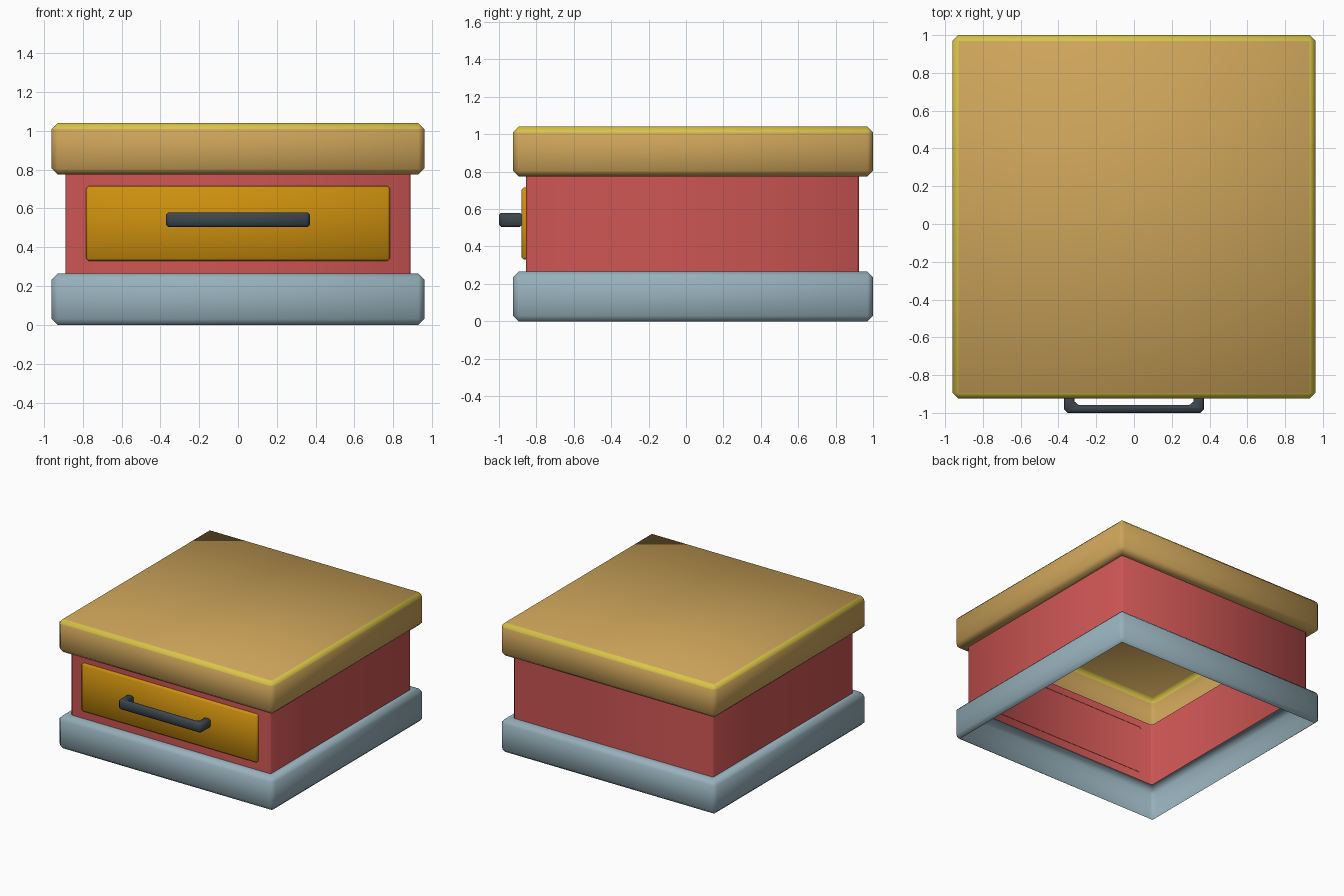
import bpy, bmesh, math

if "Cube" in bpy.data.objects:
    bpy.data.objects.remove(bpy.data.objects["Cube"])


def srgb(*rgb):
    return [((c / 255 + 0.055) / 1.055) ** 2.4 if c > 10 else c / 255 / 12.92 for c in rgb] + [1.0]


def material(name, *rgb):
    m = bpy.data.materials.new(name)
    m.diffuse_color = srgb(*rgb)
    m.use_nodes = True
    m.node_tree.nodes["Principled BSDF"].inputs["Base Color"].default_value = m.diffuse_color
    return m


TAN = material("tan wood", 205, 164, 90)
YELLOW = material("yellow edge", 218, 196, 72)
RED = material("red", 205, 86, 84)
BLUE = material("blue grey", 151, 177, 188)
ORANGE = material("orange", 205, 144, 14)
SLATE = material("dark slate", 60, 70, 77)


def finish(name, bm, mats, angle=60):
    me = bpy.data.meshes.new(name)
    bm.to_mesh(me)
    bm.free()
    for m in mats:
        me.materials.append(m)
    ob = bpy.data.objects.new(name, me)
    bpy.context.collection.objects.link(ob)
    bpy.ops.object.select_all(action='DESELECT')
    ob.select_set(True)
    bpy.context.view_layer.objects.active = ob
    bpy.ops.object.shade_smooth_by_angle(angle=math.radians(angle))
    return ob


def outline(x, y0, y1, c):
    """Rectangle with corners cut by c, counter-clockwise."""
    return [(-x + c, y0), (x - c, y0), (x, y0 + c), (x, y1 - c),
            (x - c, y1), (-x + c, y1), (-x, y1 - c), (-x, y0 + c)]


def loft(rings, cap=False):
    """Open thin shell through (half width, y0, y1, corner, z) rings, bottom to top."""
    bm = bmesh.new()
    loops = [[bm.verts.new((x, y, r[4])) for x, y in outline(*r[:4])] for r in rings]
    for a, b in zip(loops, loops[1:]):
        for i in range(8):
            j = (i + 1) % 8
            bm.faces.new((a[i], a[j], b[j], b[i]))
    if cap:
        bm.faces.new(loops[-1])
    bmesh.ops.remove_doubles(bm, verts=bm.verts[:], dist=0.0005)
    bm.normal_update()
    return bm


X, Y0, Y1, B = 0.96, -0.925, 1.0, 0.03


def slab_ring(z, inset):
    if inset:
        return (X - B, Y0 + B, Y1 - B, 0.0001, z)
    return (X, Y0, Y1, B, z)


def wall_ring(z):
    return (0.89, -0.855, 0.925, 0.012, z)


# base skirt, open underneath
bm = loft([slab_ring(0, True), slab_ring(B, False), slab_ring(0.265 - B, False),
           slab_ring(0.265, True), wall_ring(0.265)])
finish("base", bm, [BLUE])

# middle walls, hollow
finish("body", loft([wall_ring(0.265), wall_ring(0.775)]), [RED])

# lid, hollow, with a yellow chamfer around its top
bm = loft([wall_ring(0.775), slab_ring(0.775, True), slab_ring(0.775 + B, False),
           slab_ring(1.04 - B, False), slab_ring(1.04, True)], cap=True)
for f in bm.faces:
    f.material_index = int(f.calc_center_median().z > 1.0 and f.normal.z < 0.95)
finish("lid", bm, [TAN, YELLOW])

# drawer front: open-backed plate with chamfered edges
bm = bmesh.new()
bmesh.ops.create_cube(bm, size=1)
for v in bm.verts:
    v.co = (v.co.x * 1.566, -0.866 + v.co.y * 0.028, 0.5225 + v.co.z * 0.385)
back = [f for f in bm.faces if f.calc_center_median().y > -0.855]
bmesh.ops.delete(bm, geom=back, context='FACES_ONLY')
edges = [e for e in bm.edges if not e.is_boundary]
bmesh.ops.bevel(bm, geom=edges, offset=0.012, segments=1, profile=0.5, affect='EDGES')
finish("drawer_front", bm, [ORANGE])

# handle: U-shaped profile extruded upwards and chamfered
half = [(0.37, -0.876), (0.37, -0.982), (0.352, -1.0)]
inner = [(0.295, -0.957), (0.315, -0.94), (0.315, -0.876)]
pts = half + [(-x, y) for x, y in reversed(half)] + [(-x, y) for x, y in reversed(inner)] + inner
bm = bmesh.new()
face = bm.faces.new([bm.verts.new((x, y, 0.505)) for x, y in pts])
ext = bmesh.ops.extrude_face_region(bm, geom=[face])
for v in ext["geom"]:
    if isinstance(v, bmesh.types.BMVert):
        v.co.z = 0.58
bmesh.ops.recalc_face_normals(bm, faces=bm.faces[:])
rims = [e for e in bm.edges if abs(e.verts[0].co.z - e.verts[1].co.z) < 0.001]
bmesh.ops.bevel(bm, geom=rims, offset=0.011, segments=1, profile=0.5, affect='EDGES')
finish("drawer_handle", bm, [SLATE])
